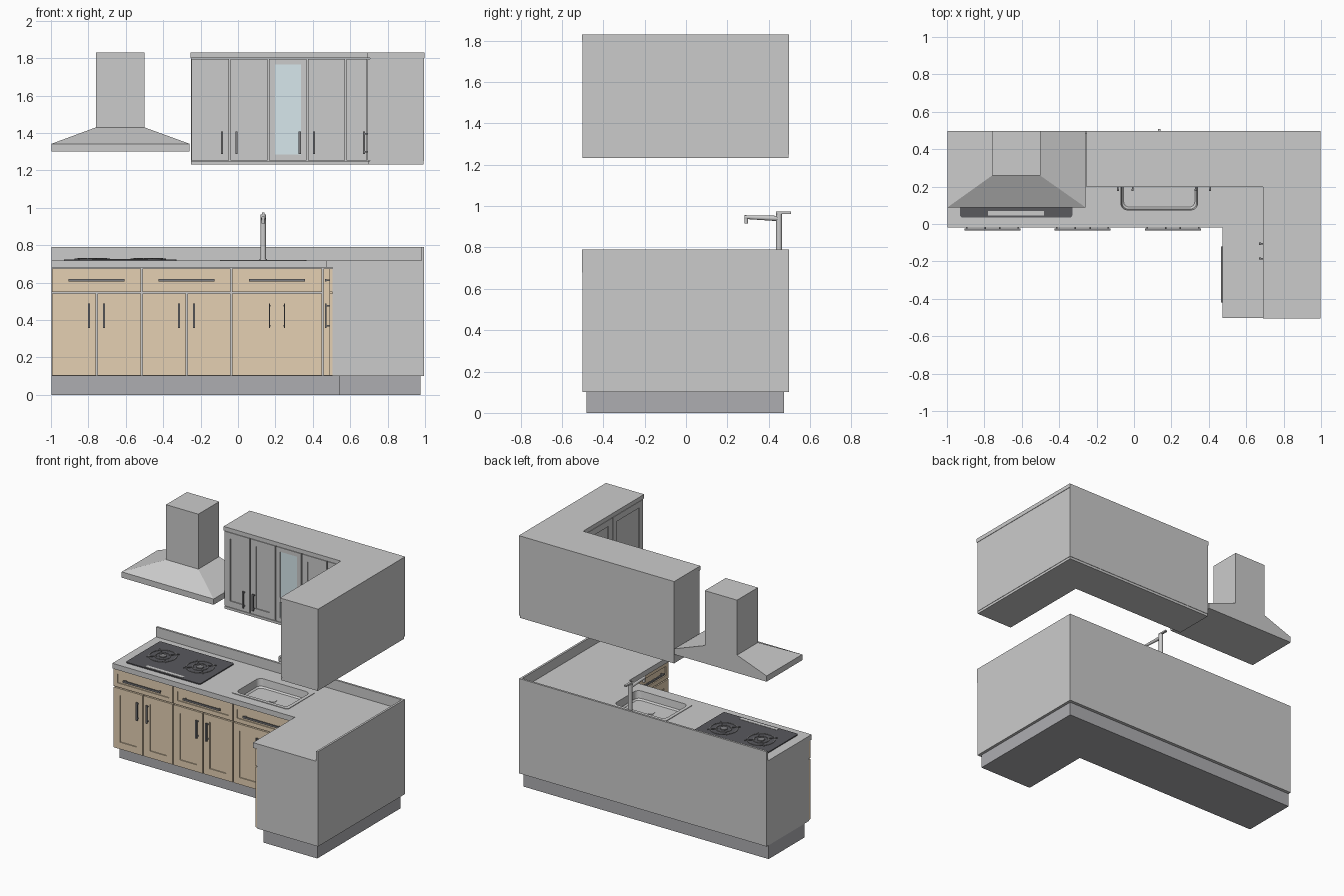
import bpy, bmesh, math
from mathutils import Vector

if "Cube" in bpy.data.objects:
    bpy.data.objects.remove(bpy.data.objects["Cube"])

def mat(name, r, g, b):
    m = bpy.data.materials.new(name)
    m.diffuse_color = (r, g, b, 1)
    m.use_nodes = True
    m.node_tree.nodes["Principled BSDF"].inputs["Base Color"].default_value = m.diffuse_color
    return m

WOOD = mat("wood", 0.78, 0.63, 0.45)
STONE = mat("stone", 0.86, 0.86, 0.84)
KICK = mat("kick", 0.42, 0.42, 0.44)
DARK = mat("dark", 0.10, 0.10, 0.11)
METAL = mat("handle_metal", 0.22, 0.22, 0.23)
GLASS = mat("glass", 0.68, 0.80, 0.84)
R, B = 0.995, 0.498   # right and back limits

def finish(name, bm, material=None, smooth=False):
    bmesh.ops.recalc_face_normals(bm, faces=bm.faces)
    me = bpy.data.meshes.new(name)
    bm.to_mesh(me)
    bm.free()
    ob = bpy.data.objects.new(name, me)
    bpy.context.collection.objects.link(ob)
    if material:
        me.materials.append(material)
    if smooth:
        bpy.ops.object.select_all(action='DESELECT')
        ob.select_set(True)
        bpy.context.view_layer.objects.active = ob
        bpy.ops.object.shade_smooth_by_angle(angle=math.radians(35))
    return ob

def loft(name, rings, material=None, smooth=False, cap_first=True):
    bm = bmesh.new()
    vs = [[bm.verts.new(p) for p in ring] for ring in rings]
    n = len(vs[0])
    for a, b in zip(vs, vs[1:]):
        for i in range(n):
            j = (i + 1) % n
            bm.faces.new((a[i], a[j], b[j], b[i]))
    if cap_first:
        bm.faces.new(vs[0])
    bm.faces.new(vs[-1])
    return finish(name, bm, material, smooth)

def rect(x0, x1, y0, y1, z):
    return [(x0, y0, z), (x1, y0, z), (x1, y1, z), (x0, y1, z)]

def box(name, x0, x1, y0, y1, z0, z1, material=None):
    return loft(name, [rect(x0, x1, y0, y1, z0), rect(x0, x1, y0, y1, z1)], material)

def l_prism(name, x0, xi, x1, y0, yi, y1, z0, z1, material=None):
    pts = [(x0, yi), (xi, yi), (xi, y0), (x1, y0), (x1, y1), (x0, y1)]
    return loft(name, [[(x, y, z) for x, y in pts] for z in (z0, z1)], material)

def tube(name, a, b, r0, r1=None, n=24, material=None):
    a, b = Vector(a), Vector(b)
    q = (b - a).to_track_quat('Z', 'Y')
    def ring(c, r):
        return [c + q @ Vector((r * math.cos(t * math.tau / n), r * math.sin(t * math.tau / n), 0))
                for t in range(n)]
    return loft(name, [ring(a, r0), ring(b, r0 if r1 is None else r1)], material, True)

def place(side, plane, u, w, z):
    # front panels face -y, side panels face -x
    return (plane + w, u, z) if side else (u, plane + w, z)

def panel(name, side, plane, u0, u1, z0, z1, t, inset, material=None, recess=0.007):
    g = 0.004
    u0, u1, z0, z1 = u0 + g, u1 - g, z0 + g, z1 - g
    def ring(i, w):
        return [place(side, plane, u, w, z) for u, z in
                ((u0 + i, z0 + i), (u1 - i, z0 + i), (u1 - i, z1 - i), (u0 + i, z1 - i))]
    return loft(name, [ring(0, t), ring(0, 0), ring(inset, 0), ring(inset, recess)], material)

def handle(name, side, plane, u, z, length, vertical, w=0.012):
    # bar with two posts
    h, k = length / 2, w / 2
    def part(du, dz, su, sz, w0, w1, suffix):
        a = place(side, plane, u + du - su, w0, z + dz - sz)
        b = place(side, plane, u + du + su, w1, z + dz + sz)
        box(name + suffix, a[0], b[0], a[1], b[1], a[2], b[2], METAL)
    part(0, 0, k if vertical else h, h if vertical else k, -0.024, -0.014, "_bar")
    for s in (-1, 1):
        d = s * (h - 0.012)
        part(0 if vertical else d, d if vertical else 0, 0.004, 0.004, -0.014, 0, "_post")

# Lower cabinets
l_prism("toe_kick", -0.998, 0.54, 0.975, -0.48, 0.06, 0.475, 0, 0.1, KICK)
lower = l_prism("lower_carcass", -0.998, 0.505, R, -0.5, 0.008, B, 0.1, 0.68)
counter = l_prism("countertop", -0.998, 0.472, R, -0.502, -0.02, B, 0.68, 0.718, STONE)
box("back_upstand", -0.998, R, B - 0.015, B, 0.718, 0.79, STONE)
box("side_upstand", R - 0.015, R, -0.502, B - 0.015, 0.718, 0.79, STONE)

def lower_unit(tag, side, plane, u0, u1, split=True, w=0.012):
    c = (u0 + u1) / 2
    panel(tag + "_drawer", side, plane, u0, u1, 0.547, 0.68, 0.018, 0.03, WOOD)
    handle(tag + "_drawer_handle", side, plane, c, 0.613, 0.30, False)
    for a, b in ([(u0, c), (c, u1)] if split else [(u0, u1)]):
        panel(tag + "_door", side, plane, a, b, 0.1, 0.547, 0.018, 0.05, WOOD)
    for s in (-1, 1):
        handle(tag + "_door_handle", side, plane, c + s * 0.04, 0.423, 0.13, True, w)

lower_unit("left_unit", False, -0.01, -0.998, -0.515)
lower_unit("middle_unit", False, -0.01, -0.515, -0.035)
lower_unit("sink_unit", False, -0.01, -0.035, 0.452, False, 0.007)
lower_unit("side_unit", True, 0.488, -0.5, -0.04)
box("corner_filler", 0.456, 0.505, -0.008, 0.01, 0.104, 0.676, WOOD)
box("side_filler", 0.49, 0.506, -0.036, 0.01, 0.104, 0.676, WOOD)

# Sink
def rrect(x0, x1, y0, y1, r, z, n=6):
    pts = []
    for cx, cy, q in ((x1 - r, y1 - r, 0), (x0 + r, y1 - r, 1), (x0 + r, y0 + r, 2), (x1 - r, y0 + r, 3)):
        for i in range(n + 1):
            t = (q + i / n) * math.pi / 2
            pts.append((cx + r * math.cos(t), cy + r * math.sin(t), z))
    return pts

def sink_ring(i, r, z):
    return rrect(-0.095 + i, 0.365 - i, 0.05 + i, 0.37 - i, r, z)

cutter = loft("sink_cutter", [sink_ring(0.015, 0.02, 0.64), sink_ring(0.015, 0.02, 0.8)])
cutter.hide_render = True
cutter.display_type = 'WIRE'
for ob in (lower, counter):
    m = ob.modifiers.new("sink_hole", 'BOOLEAN')
    m.operation, m.object, m.solver = 'DIFFERENCE', cutter, 'EXACT'
loft("sink_basin", [sink_ring(0, 0.02, 0.717), sink_ring(0, 0.02, 0.722), sink_ring(0.025, 0.035, 0.722),
                    sink_ring(0.03, 0.035, 0.67), sink_ring(0.04, 0.03, 0.66)], None, True, False)
tube("sink_drain", (0.135, 0.21, 0.658), (0.135, 0.21, 0.663), 0.025)

# Faucet
tube("faucet_base", (0.135, 0.45, 0.717), (0.135, 0.45, 0.727), 0.021)
tube("faucet_column", (0.135, 0.45, 0.72), (0.135, 0.45, 0.963), 0.015)
tube("faucet_spout", (0.135, 0.45, 0.94), (0.135, 0.283, 0.947), 0.013, 0.009)
tube("faucet_nozzle", (0.135, 0.291, 0.948), (0.135, 0.291, 0.915), 0.009)
box("faucet_lever", 0.127, 0.143, 0.435, 0.508, 0.963, 0.974)

# Cooktop
loft("cooktop", [rrect(-0.93, -0.33, 0.035, 0.43, 0.012, z, 3) for z in (0.716, 0.725)], DARK)
box("control_strip", -0.78, -0.48, 0.046, 0.07, 0.725, 0.727)
for bx in (-0.78, -0.48):
    by = 0.25
    for r in (0.095, 0.055):
        n = 32
        rings = [[(bx + q * math.cos(i * math.tau / n), by + q * math.sin(i * math.tau / n), z) for i in range(n)]
                 for q, z in ((r - 0.006, 0.724), (r - 0.006, 0.729), (r, 0.729), (r, 0.724))]
        bm = bmesh.new()
        vs = [[bm.verts.new(p) for p in ring] for ring in rings]
        for k in range(4):
            a, b = vs[k], vs[(k + 1) % 4]
            for i in range(n):
                j = (i + 1) % n
                bm.faces.new((a[i], a[j], b[j], b[i]))
        finish("burner_ring", bm, METAL, True)
    tube("burner_cap", (bx, by, 0.724), (bx, by, 0.731), 0.025, material=METAL)
    for i in range(4):
        t = i * math.pi / 2 + math.pi / 4
        d = Vector((math.cos(t), math.sin(t), 0))
        c = Vector((bx, by, 0.729))
        tube("burner_grate", c + d * 0.04, c + d * 0.11, 0.003, n=6, material=METAL)

# Range hood
loft("range_hood", [rect(-0.998, -0.258, 0.088, B, 1.30), rect(-0.998, -0.258, 0.088, B, 1.342),
                    rect(-0.76, -0.5, 0.258, B, 1.43), rect(-0.76, -0.5, 0.258, B, 1.83)])

# Upper cabinets
l_prism("upper_carcass", -0.252, 0.705, R, -0.5, 0.213, B, 1.25, 1.80)
l_prism("crown_trim", -0.254, 0.69, R + 0.003, -0.504, 0.198, B, 1.80, 1.83)
l_prism("light_rail", -0.25, 0.695, R - 0.003, -0.5, 0.202, B - 0.003, 1.232, 1.25)
edges = (-0.252, -0.045, 0.163, 0.37, 0.577, 0.695)
for i, (a, b) in enumerate(zip(edges, edges[1:])):
    if i == 2:
        panel("glass_door", False, 0.2, a, b, 1.25, 1.80, 0.015, 0.03, None, 0.01)
        box("glass_pane", 0.197, 0.336, 0.207, 0.212, 1.284, 1.766, GLASS)
    else:
        panel("upper_door", False, 0.2, a, b, 1.25, 1.80, 0.015, 0.045 if i < 4 else 0.03)
for hx in (-0.086, -0.008, 0.33, 0.407):
    handle("upper_handle", False, 0.2, hx, 1.347, 0.12, True)
for a, b in ((-0.5, -0.145), (-0.145, 0.2)):
    panel("side_upper_door", True, 0.692, a, b, 1.25, 1.80, 0.015, 0.045)
for hy in (-0.105, -0.185):
    handle("side_upper_handle", True, 0.692, hy, 1.347, 0.12, True)
